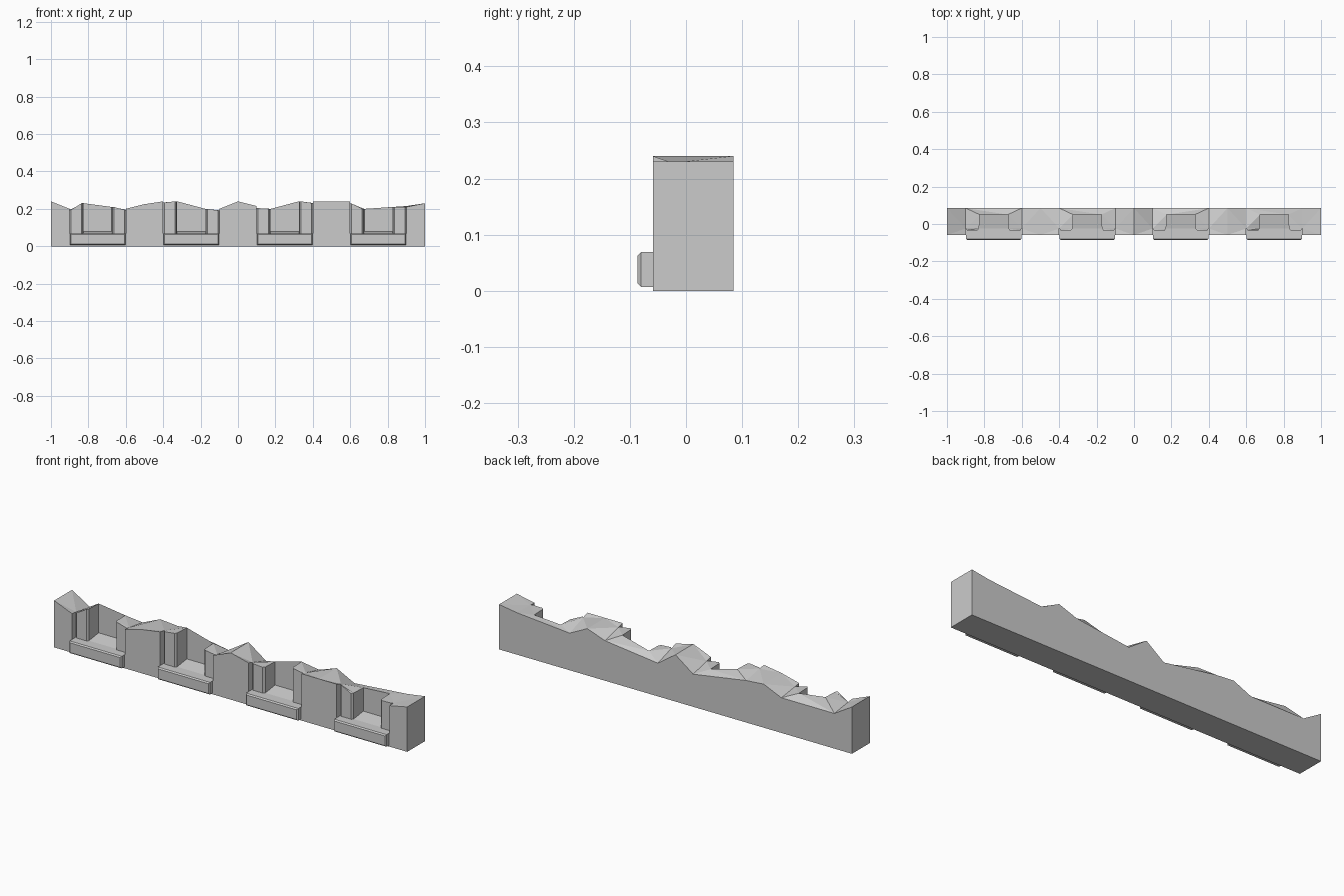
import bpy, bmesh

if "Cube" in bpy.data.objects:
    bpy.data.objects.remove(bpy.data.objects["Cube"])

FRONT, BACK, FACE, INNER = -0.059, 0.085, -0.024, 0.05
# Broken top line: x -> (height at front, height at back)
PROFILE = {-1: (.24, .24), -.9: (.20, .18), -.6: (.20, .18), -.5: (.225, .223),
           -.4: (.24, .215), -.1: (.20, .167), 0: (.24, .24), .1: (.215, .17),
           .4: (.24, .205), .5: (.24, .24), .6: (.24, .19), .9: (.21, .215), 1: (.23, .23)}
# Niches: centre -> heights at left and right inner corners
NICHES = {-.75: (.23, .21), -.25: (.24, .20), .25: (.20, .24), .75: (.20, .21)}
# Jamb cross-section from outside inward: (distance from niche centre, y)
JAMB = [(.15, FACE), (.142, -.034), (.086, -.034), (.078, FACE), (.075, INNER)]


def make_object(name, bm):
    bmesh.ops.remove_doubles(bm, verts=bm.verts, dist=1e-5)
    bmesh.ops.recalc_face_normals(bm, faces=bm.faces)
    mesh = bpy.data.meshes.new(name)
    bm.to_mesh(mesh)
    bm.free()
    ob = bpy.data.objects.new(name, mesh)
    bpy.context.collection.objects.link(ob)
    return ob


def face(bm, pts):
    return bm.faces.new([bm.verts.new(p) for p in pts])


def front(x): return (x, FRONT, PROFILE[x][0])
def back(x): return (x, BACK, PROFILE[x][1])


def side(x):
    t = (FACE - FRONT) / (BACK - FRONT)
    f, b = PROFILE[x]
    return (x, FACE, f + (b - f) * t)


def floor_z(p):
    return .08 if p[1] == INNER else .067


bm = bmesh.new()
tops = []

# Piers between the niches
for xs in ((-1, -.9), (-.6, -.5, -.4), (-.1, 0, .1), (.4, .5, .6), (.9, 1)):
    for a, b in zip(xs, xs[1:]):
        top = [front(a), front(b)]
        if b == xs[-1] and b != 1:
            top.append(side(b))
        top += [back(b), back(a)]
        if a == xs[0] and a != -1:
            top.append(side(a))
        tops.append(face(bm, top))
        face(bm, [(a, FRONT, 0), (b, FRONT, 0), front(b), front(a)])

# Niches with stepped jambs and sloping floors
for c, heights in NICHES.items():
    outlines = []
    for s, h in zip((-1, 1), heights):
        edge = round(c + s * .15, 2)
        jamb = [side(edge)] + [(c + s * d, y, h if i > 1 else side(edge)[2])
                               for i, (d, y) in enumerate(JAMB) if i]
        tops.append(face(bm, jamb + [back(edge)]))
        line = [front(edge)] + jamb
        for p, q in zip(line, line[1:]):
            face(bm, [p, q, (*q[:2], floor_z(q)), (*p[:2], floor_z(p))])
        outlines.append([(*p[:2], floor_z(p)) for p in line])
    left, right = outlines
    l, r = round(c - .15, 2), round(c + .15, 2)
    nl, nr = (c - .075, INNER, heights[0]), (c + .075, INNER, heights[1])
    tops.append(face(bm, [nl, nr, back(r), back(l)]))
    face(bm, [nl, nr, right[-1], left[-1]])
    face(bm, left[:5] + right[:5][::-1])
    face(bm, left[4:] + right[4:][::-1])
    face(bm, [(l, FRONT, 0), (r, FRONT, 0), right[0], left[0]])

# Back, ends and underside
xs = sorted(PROFILE)
face(bm, [(-1, BACK, 0), (1, BACK, 0)] + [back(x) for x in reversed(xs)])
for x in (-1, 1):
    face(bm, [(x, FRONT, 0), (x, BACK, 0), back(x), front(x)])
face(bm, [(-1, FRONT, 0), (1, FRONT, 0), (1, BACK, 0), (-1, BACK, 0)])
bmesh.ops.triangulate(bm, faces=tops)
make_object("ruined_wall", bm)

# Projecting sills, bevelled around the front face
for i, c in enumerate(NICHES):
    bm = bmesh.new()
    bmesh.ops.create_cube(bm, size=1)
    y0, y1, z0, z1 = -.086, -.036, .007, .069
    for v in bm.verts:
        v.co = (c + v.co.x * .296, (y0 + y1) / 2 + v.co.y * (y1 - y0),
                (z0 + z1) / 2 + v.co.z * (z1 - z0))
    rim = [e for e in bm.edges if all(v.co.y < y0 + .001 for v in e.verts)]
    bmesh.ops.bevel(bm, geom=rim, offset=.006, segments=1, affect='EDGES')
    make_object(f"sill_{i + 1}", bm)
